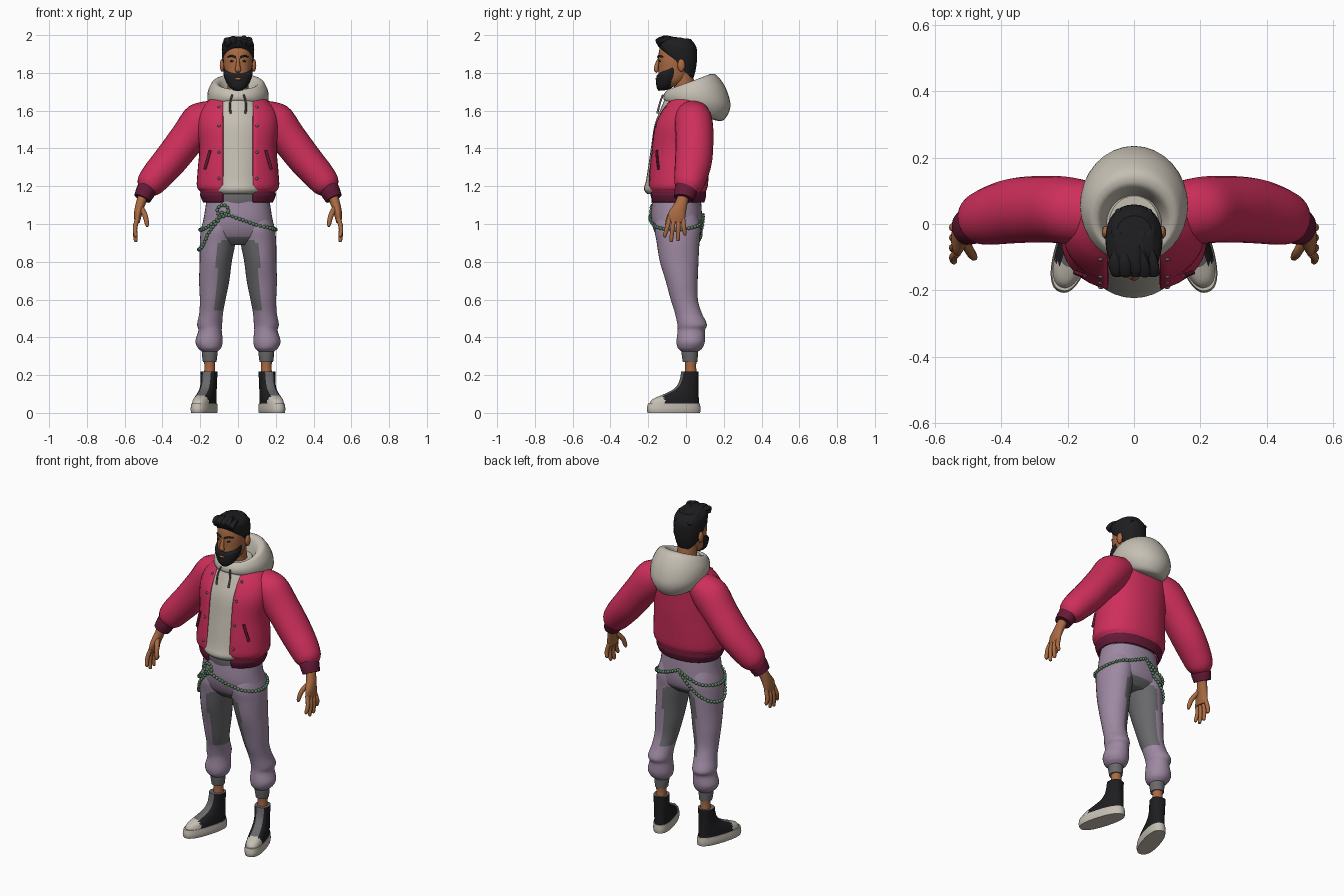
import bpy, bmesh, math
from mathutils import Vector, Matrix
from mathutils.bvhtree import BVHTree


def material(name, *rgb):
    m = bpy.data.materials.new(name)
    m.diffuse_color = (*rgb, 1)
    return m


RED = material("crimson", 0.62, 0.028, 0.105)
MAROON = material("maroon", 0.13, 0.010, 0.038)
BEIGE = material("warm_beige", 0.56, 0.52, 0.45)
MAUVE = material("mauve", 0.34, 0.25, 0.36)
GREY = material("grey", 0.14, 0.14, 0.15)
SKIN = material("skin", 0.40, 0.145, 0.055)
DARK = material("near_black", 0.013, 0.013, 0.015)
GREEN = material("chain_green", 0.10, 0.24, 0.12)


def finish(name, bm, mats, rule=None, mirror=False, angle=45):
    me = bpy.data.meshes.new(name)
    for m in mats:
        me.materials.append(m)
    if rule:
        for f in bm.faces:
            f.material_index = rule(f.calc_center_median())
    bm.to_mesh(me)
    bm.free()
    me.shade_smooth()
    me.set_sharp_from_angle(angle=math.radians(angle))
    ob = bpy.data.objects.new(name, me)
    bpy.context.collection.objects.link(ob)
    if mirror:
        ob.modifiers.new("mirror", 'MIRROR').use_mirror_merge = False
    return ob


def spline(rows, sub):
    """Smooth interpolation through rows of numbers."""
    out = []
    for i in range(len(rows) - 1):
        a, b, c, d = (rows[max(0, min(len(rows) - 1, i + k))] for k in (-1, 0, 1, 2))
        for s in range(sub):
            t = s / sub
            out.append([0.5 * (2 * q + (r - p) * t + (2 * p - 5 * q + 4 * r - s4) * t * t
                               + (3 * q - p - 3 * r + s4) * t ** 3) for p, q, r, s4 in zip(a, b, c, d)])
    return out + [list(rows[-1])]


def loft_bm(rings, n=24, sub=4, p=2.0, caps=True):
    """Skin through rings given as centre + two half axes (9 numbers)."""
    bm = bmesh.new()
    loops = []
    for r in spline(rings, sub):
        c, u, v = Vector(r[:3]), Vector(r[3:6]), Vector(r[6:])
        loop = []
        for k in range(n):
            a = 2 * math.pi * k / n
            ca, sa = math.cos(a), math.sin(a)
            loop.append(bm.verts.new(c + u * math.copysign(abs(ca) ** (2 / p), ca)
                                     + v * math.copysign(abs(sa) ** (2 / p), sa)))
        loops.append(loop)
    for a, b in zip(loops, loops[1:]):
        for k in range(n):
            bm.faces.new((a[k], a[(k + 1) % n], b[(k + 1) % n], b[k]))
    if caps:
        bm.faces.new(loops[0])
        bm.faces.new(loops[-1])
    bmesh.ops.recalc_face_normals(bm, faces=bm.faces)
    return bm


def path(pts):
    """Rings square to a path of (x, y, z, half_width, half_depth)."""
    rings = []
    for i, q in enumerate(pts):
        t = (Vector(pts[min(i + 1, len(pts) - 1)][:3]) - Vector(pts[max(i - 1, 0)][:3])).normalized()
        v = (Vector((0, 1, 0)) - t * t.y).normalized()
        rings.append((*q[:3], *(v.cross(t) * q[3]), *(v * q[4])))
    return rings


def flat(pts):
    """Level rings from (x, y, z, half_width, half_depth)."""
    return [(x, y, z, a, 0, 0, 0, b, 0) for x, y, z, a, b in pts]


def hoops(pts):
    """Tilted rings from (front_y, front_z, back_y, back_z, half_width)."""
    return [(0, (f + b) / 2, (g + h) / 2, w, 0, 0, 0, (b - f) / 2, (h - g) / 2) for f, g, b, h, w in pts]


def part(name, rings, mats, rule=None, mirror=False, angle=45, **kw):
    return finish(name, loft_bm(rings, **kw), mats if isinstance(mats, list) else [mats], rule, mirror, angle)


def ball(name, loc, size, mat, mirror=False):
    bm = bmesh.new()
    bmesh.ops.create_uvsphere(bm, u_segments=14, v_segments=8, radius=1,
                              matrix=Matrix.Translation(loc) @ Matrix.Diagonal((*size, 1)))
    return finish(name, bm, [mat], None, mirror, 180)


def tree(ob):
    return BVHTree.FromPolygons([v.co for v in ob.data.vertices], [p.vertices for p in ob.data.polygons])


def around(trees, deg, z):
    """Outermost surface point at an angle about the body axis."""
    d = Vector((math.cos(math.radians(deg)), math.sin(math.radians(deg)), 0))
    s = -1 if d.x < 0 else 1
    d.x = abs(d.x)
    o = Vector((0, -0.04, z)) + d
    hits = [h for h in (t.ray_cast(o, -d) for t in trees) if h[0]]
    q = min(hits, key=lambda h: h[3])[0] + d * 0.006 if hits else o - d * 0.8
    return Vector((q.x * s, q.y, q.z))


# Jacket body, split down the front
bm = loft_bm(flat([(0, -.045, 1.115, .185, .142), (0, -.045, 1.15, .20, .152), (0, -.045, 1.172, .20, .15),
                   (0, -.045, 1.20, .218, .16), (0, -.04, 1.28, .214, .162), (0, -.03, 1.40, .205, .16),
                   (0, -.02, 1.52, .215, .152), (0, 0, 1.60, .20, .135), (0, .015, 1.655, .155, .112),
                   (0, .015, 1.69, .11, .09)]), n=40, p=2.2, caps=False)
for x in (-.08, .08):
    bmesh.ops.bisect_plane(bm, geom=bm.verts[:] + bm.edges[:] + bm.faces[:], plane_co=(x, 0, 0), plane_no=(1, 0, 0))
gap = [f for f in bm.faces if abs(f.calc_center_median().x) < .08 and f.calc_center_median().y < 0]
bmesh.ops.delete(bm, geom=gap, context='FACES')
jacket = finish("jacket_body", bm, [RED, MAROON], lambda c: int(c.z < 1.17))
jacket_tree = tree(jacket)
solid = jacket.modifiers.new("thickness", 'SOLIDIFY')
solid.thickness = 0.012
solid.offset = -1

# Sleeves and cuffs
part("sleeves", path([(.10, .03, 1.60, .065, .085), (.19, .04, 1.545, .105, .10), (.27, .045, 1.45, .095, .10),
                      (.36, .04, 1.335, .09, .098), (.43, .025, 1.255, .083, .088), (.47, .012, 1.205, .072, .075),
                      (.487, .002, 1.18, .05, .055)]), RED, mirror=True)
part("cuffs", path([(.478, .004, 1.195, .052, .058), (.49, -.003, 1.17, .052, .059), (.507, -.012, 1.135, .046, .052)]),
     MAROON, mirror=True)

# Snap buttons and slanted pocket welts
for i, z in enumerate((1.62, 1.52, 1.38, 1.24)):
    h = jacket_tree.ray_cast(Vector((.10, -1, z)), Vector((0, 1, 0)))[0]
    ball(f"snap_buttons_{i + 1}", h, (.008, .006, .008), GREY, True)
part("pocket_welts", path([(*around([jacket_tree], a, z), .008, .007)
                           for a, z in ((-38, 1.39), (-35, 1.345), (-31, 1.29))]), MAROON, mirror=True, n=8)

# Hoodie front, hood and drawstrings
part("hoodie_body", flat([(0, -.07, 1.16, .14, .135), (0, -.07, 1.185, .155, .153), (0, -.06, 1.24, .16, .15),
                          (0, -.04, 1.40, .17, .146), (0, -.03, 1.52, .17, .138), (0, -.01, 1.60, .15, .128),
                          (0, 0, 1.67, .10, .108), (0, 0, 1.71, .075, .085)]), BEIGE, n=32)
part("hood", hoops([(-.09, 1.64, .15, 1.55, .10), (-.115, 1.655, .20, 1.55, .135), (-.12, 1.67, .235, 1.62, .16),
                    (-.115, 1.69, .215, 1.71, .16), (-.10, 1.71, .17, 1.78, .14), (-.09, 1.712, .135, 1.795, .12),
                    (-.085, 1.70, .105, 1.77, .098), (-.075, 1.65, .075, 1.66, .07)]), BEIGE, n=32, angle=75)
part("drawstrings", path([(.03, -.122, 1.685, .005, .005), (.042, -.138, 1.64, .005, .005),
                          (.04, -.152, 1.585, .006, .006)]), GREY, mirror=True, n=8)


# Trousers: waistband, hips, legs with an inner panel
def inseam(c):
    return int(.54 < c.z < .93 and abs(c.x) < min(.112, .11 * math.sqrt((.935 - c.z) / .05))
               + .02 * max(0, (.7 - c.z) / .15))


part("waistband", flat([(0, -.05, 1.09, .168, .128), (0, -.055, 1.13, .166, .128), (0, -.055, 1.18, .155, .125)]),
     GREY, n=32)
hips = part("hips", flat([(0, -.05, 1.12, .168, .13), (0, -.05, 1.04, .18, .135), (0, -.045, .98, .192, .13),
                          (0, -.04, .93, .19, .112), (0, -.04, .89, .13, .075)]), [MAUVE, GREY], inseam, n=40, p=2.2)
leg = part("legs", flat([(.095, -.045, 1.06, .075, .10), (.102, -.045, .98, .092, .121), (.108, -.042, .90, .094, .113),
                         (.118, -.036, .80, .085, .102), (.126, -.023, .70, .080, .085), (.134, -.009, .60, .068, .072),
                         (.142, .012, .53, .063, .071), (.150, .032, .47, .066, .078), (.148, .028, .435, .062, .072),
                         (.153, .025, .38, .072, .075), (.151, .022, .345, .062, .066), (.149, .02, .325, .042, .045)]),
           [MAUVE, GREY], inseam, mirror=True, n=32, sub=6)
part("ankle_ribs", flat([(.15, .02, .345, .042, .045), (.15, .02, .31, .041, .043), (.15, .022, .27, .036, .039)]),
     GREY, mirror=True)
part("ankles", flat([(.15, .024, .29, .031, .032), (.15, .025, .24, .028, .029), (.15, .025, .18, .032, .034)]),
     SKIN, mirror=True)

# High-top shoes, toes turned out
turn = Matrix.Translation((.15, .03, 0)) @ Matrix.Rotation(math.radians(17), 4, 'Z')


def shoe_part(name, pts, mats, rule=None):
    bm = loft_bm(hoops(pts), n=40, p=2.4)
    ob = finish(name, bm, mats, rule)
    ob.data.transform(turn)
    ob.modifiers.new("mirror", 'MIRROR').use_mirror_merge = False


def shoe_rule(c):
    if c.y < -.165 and c.z < .1:
        return 1
    return 2 if abs(c.x) < .022 and c.y < 0 and c.z > .07 else 0


shoe_part("shoe_soles", [(-.242, 0, .045, 0, .052), (-.246, .02, .047, .02, .055), (-.24, .05, .044, .05, .052)], [BEIGE])
shoe_part("shoe_uppers", [(-.235, .04, .04, .04, .051), (-.215, .072, .039, .06, .048), (-.15, .10, .037, .085, .045),
                          (-.10, .125, .035, .11, .042), (-.072, .155, .034, .145, .041), (-.06, .19, .034, .18, .042),
                          (-.055, .22, .036, .22, .043)], [DARK, BEIGE, GREY], shoe_rule)

# Hands
part("palms", path([(.502, -.012, 1.15, .026, .03), (.518, -.028, 1.10, .025, .034), (.530, -.048, 1.05, .021, .046),
                    (.534, -.052, 1.01, .014, .046)]), SKIN, mirror=True)
for i, (y0, y1, z) in enumerate(((-.088, -.112, .93), (-.064, -.078, .905), (-.04, -.042, .91), (-.016, -.006, .94))):
    part(f"fingers_{i + 1}", path([(.532, y0, 1.03, .012, .012), (.545, (y0 + y1) / 2, .98, .012, .012),
                                   (.542, y1, z + .01, .010, .010), (.54, y1, z, .005, .005)]), SKIN, mirror=True, n=10)
part("thumbs", path([(.515, -.045, 1.09, .014, .016), (.492, -.085, 1.045, .014, .014), (.482, -.10, 1.00, .011, .011),
                     (.481, -.102, .985, .005, .005)]), SKIN, mirror=True, n=10)

# Head, neck and face
part("neck", flat([(0, .005, 1.60, .065, .065), (0, -.005, 1.70, .056, .056), (0, -.02, 1.80, .056, .056)]), SKIN)
part("head", hoops([(-.125, 1.72, -.05, 1.73, .035), (-.145, 1.76, 0, 1.76, .062), (-.146, 1.82, .03, 1.82, .074),
                    (-.147, 1.88, .043, 1.88, .078), (-.135, 1.94, .04, 1.94, .07), (-.09, 1.97, 0, 1.97, .04)]),
     SKIN, n=32, p=2.2)
part("nose", path([(0, -.143, 1.875, .008, .008), (0, -.155, 1.84, .011, .011), (0, -.158, 1.815, .017, .012),
                   (0, -.148, 1.805, .010, .008)]), SKIN, n=12)
ball("ears", (.084, -.025, 1.84), (.013, .02, .034), SKIN, True)
ball("eyes", (.031, -.138, 1.862), (.013, .007, .006), DARK, True)
part("eyebrows", path([(.013, -.148, 1.882, .005, .005), (.035, -.143, 1.89, .006, .006),
                       (.056, -.122, 1.884, .004, .004)]), DARK, mirror=True, n=8)

# Beard, mouth and hair
part("beard", hoops([(-.145, 1.705, -.09, 1.71, .022), (-.156, 1.725, -.06, 1.735, .05), (-.158, 1.76, -.035, 1.775, .07),
                     (-.155, 1.785, -.025, 1.82, .078), (-.145, 1.797, -.025, 1.85, .076)]), DARK, n=32, p=2.2)
ball("lower_lip", (0, -.156, 1.768), (.02, .006, .006), SKIN)
part("hair_cap", hoops([(-.138, 1.932, .036, 1.765, .073), (-.15, 1.945, .05, 1.81, .083), (-.154, 1.96, .058, 1.87, .086),
                        (-.148, 1.98, .055, 1.935, .082), (-.11, 1.992, .025, 1.98, .055)]), DARK, n=32, p=2.2)
for i, x in enumerate((-.055, -.03, 0, .028, .053)):
    lift = .012 * (i % 2)
    part(f"hair_lock_{i + 1}", path([(x * 1.1, -.135, 1.942, .012, .008), (x + .005, -.15, 1.962 + lift / 2, .02, .014),
                                     (x, -.105, 1.974 + lift / 2, .02, .015), (x * .9, -.03, 1.972, .022, .015),
                                     (x * .8, .04, 1.93, .012, .012)]), DARK, n=10)

# Beaded waist chain draped over the hips
trees = [tree(hips), tree(leg)]
strands = [[(-122, 1.06), (-80, 1.02), (-40, .985), (0, .97), (45, 1.0), (95, 1.05)],
           [(-122, 1.05), (-145, .95), (-165, .87), (-200, .88), (-235, .96), (-265, 1.05)],
           [(-122, 1.05), (-150, .98), (-180, .97), (-220, .99), (-265, 1.05)],
           [(-120 + 11 * math.cos(k * .785), 1.07 + .03 * math.sin(k * .785)) for k in range(9)]]
bm = bmesh.new()
for keys in strands:
    last = None
    for a, z in spline(keys, 40):
        q = around(trees, a, z)
        if last is None or (q - last).length > .018:
            bmesh.ops.create_icosphere(bm, subdivisions=2, radius=.0095, matrix=Matrix.Translation(q))
            last = q
finish("waist_chain", bm, [GREEN], angle=180)
